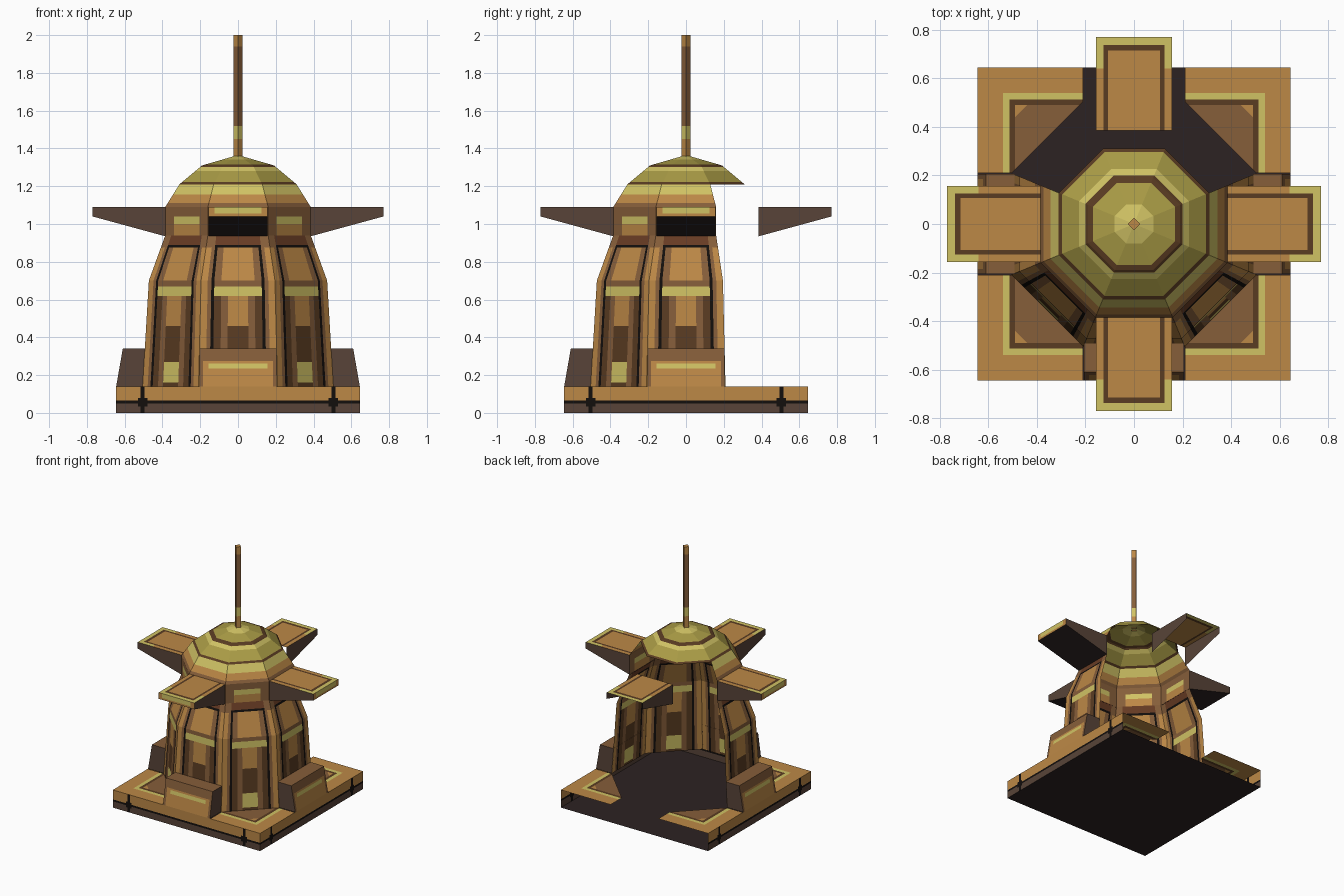
import bpy, bmesh, math
from mathutils import Vector, Matrix

if "Cube" in bpy.data.objects:
    bpy.data.objects.remove(bpy.data.objects["Cube"])

T = math.tan(math.pi / 8)          # half side / apothem of an octagon


def lin(c):
    return c / 12.92 if c <= 0.04045 else ((c + 0.055) / 1.055) ** 2.4


COLOURS = {
    "orange": (188, 136, 70), "yellow": (208, 194, 100), "olive": (170, 156, 70),
    "mid_brown": (134, 94, 58), "dark_brown": (90, 60, 34), "black": (18, 14, 12),
    "floor_dark": (44, 34, 34), "red_brown": (104, 60, 36), "grey_brown": (88, 68, 56),
}
NAMES = list(COLOURS)
MATS = []
for n, c in COLOURS.items():
    m = bpy.data.materials.new(n)
    m.diffuse_color = (*[lin(v / 255) for v in c], 1)
    m.use_nodes = True
    m.node_tree.nodes["Principled BSDF"].inputs["Base Color"].default_value = m.diffuse_color
    MATS.append(m)


def build(name, polys, cuts, rule, ref, angles=(0,)):
    """Make flat polygons facing away from ref, slice, colour by rule, repeat about z."""
    bm = bmesh.new()
    for p in polys:
        bm.faces.new([bm.verts.new(v) for v in p])
    for co, no in cuts:
        bmesh.ops.bisect_plane(bm, geom=bm.verts[:] + bm.edges[:] + bm.faces[:],
                               plane_co=co, plane_no=no, dist=1e-5)
    bm.normal_update()
    for f in bm.faces:
        c = f.calc_center_median()
        if f.normal.dot(c - Vector(ref)) < 0:
            f.normal_flip()
        f.normal_update()
        f.material_index = NAMES.index(rule(c, f.normal))
    src = bm.verts[:] + bm.edges[:] + bm.faces[:]
    for a in angles:
        if a:
            new = bmesh.ops.duplicate(bm, geom=src)["geom"]
            bmesh.ops.rotate(bm, verts=[v for v in new if isinstance(v, bmesh.types.BMVert)],
                             cent=(0, 0, 0), matrix=Matrix.Rotation(math.radians(a), 3, 'Z'))
    if 0 not in angles:
        bmesh.ops.delete(bm, geom=[f for f in src if isinstance(f, bmesh.types.BMFace)],
                         context='FACES')
    bmesh.ops.remove_doubles(bm, verts=bm.verts[:], dist=1e-4)
    me = bpy.data.meshes.new(name)
    bm.to_mesh(me)
    bm.free()
    for m in MATS:
        me.materials.append(m)
    ob = bpy.data.objects.new(name, me)
    bpy.context.collection.objects.link(ob)
    return ob


def xcuts(*vals):
    return [((s * v, 0, 0), (1, 0, 0)) for v in vals for s in (1, -1)]


def ycuts(*vals):
    return [((0, v, 0), (0, 1, 0)) for v in vals]


def zcuts(*vals):
    return [((0, 0, v), (0, 0, 1)) for v in vals]


def ucuts(*vals):                  # radial cuts at a fraction of the panel width
    return [((0, 0, 0), (1, s * v * T, 0)) for v in vals for s in (1, -1)]


def slices(profile):               # one octagon side from an (apothem, z) profile
    out = []
    for (a, z), (b, w) in zip(profile, profile[1:]):
        p = [(-a * T, -a, z), (a * T, -a, z), (b * T, -b, w), (-b * T, -b, w)]
        out.append(p if b else p[:3])
    return out


# --- base: floor, three walls (back open), four top corners
H = 0.645
build("base_floor", [[(-H, -H, 0), (H, -H, 0), (H, H, 0), (-H, H, 0)]], [],
      lambda c, n: "floor_dark", (0, 0, 0.05))


def wall_rule(c, n):
    d = abs(abs(c.x) - 0.505)
    if d < 0.011 or 0.05 < c.z < 0.065 or (d < 0.025 and 0.035 < c.z < 0.08):
        return "black"
    return "grey_brown" if c.z < 0.05 else "orange"


build("base_wall", [[(-H, -H, 0), (H, -H, 0), (H, -H, 0.14), (-H, -H, 0.14)]],
      xcuts(0.48, 0.494, 0.516, 0.53) + zcuts(0.035, 0.05, 0.065, 0.08),
      wall_rule, (0, 0, 0), (0, 90, -90))


def corner_rule(c, n):
    m = max(c.x, -c.y)
    if m > 0.54:
        return "orange"
    if m > 0.512:
        return "yellow"
    if m > 0.49:
        return "dark_brown"
    return "orange" if c.x - c.y > 0.93 else "mid_brown"


E = 0.505
build("base_top_corner",
      [[(E * T, -H, .14), (H, -H, .14), (H, -E * T, .14), (E, -E * T, .14), (E * T, -E, .14)]],
      xcuts(0.54, 0.512, 0.49) + ycuts(-0.54, -0.512, -0.49) + [((0.93, 0, 0), (1, -1, 0))],
      corner_rule, (0, 0, 0), (0, 90, 180, 270))


# --- buttress blocks on front, right and left
def block_rule(c, n):
    if abs(n.x) > 0.5:
        return "grey_brown"
    if n.z > 0.8 or c.z > 0.275 or abs(c.x) > 0.185:
        return "mid_brown"
    return "yellow" if c.z > 0.235 and abs(c.x) < 0.155 else "orange"


B = 0.205
block = [[(-B, -H, .14), (B, -H, .14), (B, -.61, .34), (-B, -.61, .34)],
         [(-B, -.61, .34), (B, -.61, .34), (B, -.492, .34), (-B, -.492, .34)]]
block += [[(s * B, -H, .14), (s * B, -.61, .34), (s * B, -.492, .34), (s * B, -E, .14)]
          for s in (1, -1)]
build("buttress_block", block, xcuts(0.155, 0.185) + zcuts(0.235, 0.262, 0.275),
      lambda c, n: "orange" if 0.262 < c.z < 0.275 and abs(c.x) < .185 else block_rule(c, n),
      (0, -0.55, 0.2), (0, 90, -90))


# --- body wall: five of eight sides, open at the back
def body_rule(c, n):
    u, z = abs(c.x / (c.y * T)), c.z
    if z > 0.94:                                   # collar
        if z > 1.04:
            return "mid_brown"
        if u < 0.6:
            return "yellow" if z > 1.0 else "orange"
        return "mid_brown"
    if z > 0.875:
        return "black" if z < 0.89 and u < 0.7 else "red_brown" if u < 0.7 else "mid_brown"
    if u > 0.82:
        return "orange"
    if u > 0.72:
        return "mid_brown"
    if u > 0.64:
        return "black"
    if 0.62 < z < 0.67:
        return "yellow"
    if z > 0.67:
        return "orange" if u < 0.45 and z > 0.7 else "mid_brown"
    if u < 0.27:
        if z < 0.27:
            return "yellow" if z > 0.16 else "dark_brown"
        return "orange" if z > 0.46 else "dark_brown"
    if u < 0.45:
        return "mid_brown"
    return "dark_brown"


build("body_wall", slices([(E, .14), (.472, .7), (.385, .94), (.385, 1.09)]),
      ucuts(.27, .45, .6, .64, .72, .82)
      + zcuts(.16, .27, .46, .62, .67, .875, .89, 1.0, 1.04),
      body_rule, (0, 0, 0.5), (0, 45, -45, 90, -90))


# --- dome: skirt only above the body wall, crown all the way round
def dome_rule(c, n):
    z = c.z
    if z < 1.11:
        return "mid_brown"
    if z < 1.155:
        return "orange"
    if z < 1.21:
        return "yellow"
    if z < 1.222 or 1.302 < z < 1.316:
        return "dark_brown"
    if z > 1.342 or 1.28 < z < 1.302:
        return "yellow"
    return "olive"


build("dome_skirt", slices([(.385, 1.09), (.31, 1.21)]), zcuts(1.11, 1.155),
      dome_rule, (0, 0, 0.8), (0, 45, -45, 90, -90))
build("dome_crown", slices([(.31, 1.21), (.19, 1.31), (0, 1.365)]),
      zcuts(1.222, 1.28, 1.302, 1.316, 1.342), dome_rule, (0, 0, 0.8), range(0, 360, 45))


# --- four awnings; the back one is open below and at its end
def awning_rule(c, n):
    x, r = abs(c.x), -c.y
    if n.z > 0.8:
        if x > 0.125 or r > 0.738:
            return "yellow" if r > 0.64 else "orange"
        return "dark_brown" if x > 0.108 or r > 0.715 else "orange"
    if n.z < -0.3:
        return "floor_dark"
    if abs(n.x) > 0.5:
        return "grey_brown"
    return "yellow" if x < 0.125 and c.z > 1.055 else "orange"


A, I, O = 0.156, 0.385, 0.77
shell = [[(-A, -I, 1.09), (A, -I, 1.09), (A, -O, 1.09), (-A, -O, 1.09)]]
shell += [[(s * A, -I, 1.09), (s * A, -O, 1.09), (s * A, -O, 1.04), (s * A, -I, .935)]
          for s in (1, -1)]
lower = [[(-A, -I, .935), (A, -I, .935), (A, -O, 1.04), (-A, -O, 1.04)],
         [(-A, -O, 1.04), (A, -O, 1.04), (A, -O, 1.09), (-A, -O, 1.09)]]
acuts = xcuts(0.125, 0.108) + ycuts(-0.64, -0.715, -0.738) + zcuts(1.055)
build("awning", shell + lower, acuts, awning_rule, (0, -0.55, 1.05), (0, 90, -90))
build("back_awning", shell, acuts, awning_rule, (0, -0.55, 1.05), (180,))

# --- mast: four-sided spike with colour bands
R = 0.025
build("mast", [[(0, -R, 1.35), (R, 0, 1.35), (R, 0, 2), (0, -R, 2)],
               [(0, 0, 2), (0, -R, 2), (R, 0, 2)]],
      zcuts(1.45, 1.52, 1.94),
      lambda c, n: "orange" if c.z > 1.94 or c.z < 1.45 else
      "yellow" if c.z < 1.52 else "mid_brown",
      (0, 0, 1.6), (0, 90, 180, 270))
